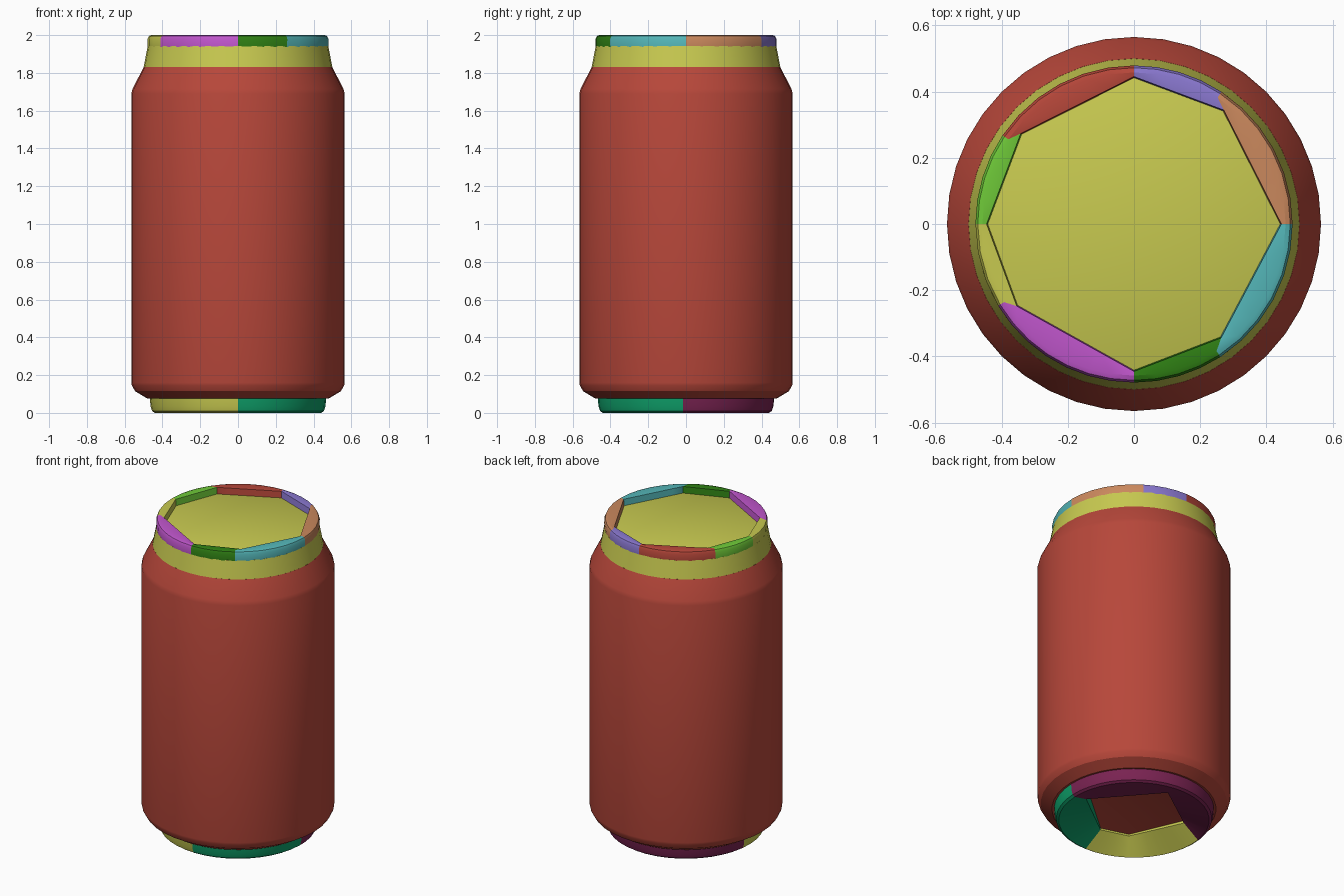
import bpy, bmesh, math
from mathutils import Vector

cube = bpy.data.objects.get("Cube")
if cube:
    bpy.data.objects.remove(cube, do_unlink=True)


def linear(c):
    c /= 255
    return c / 12.92 if c <= 0.04045 else ((c + 0.055) / 1.055) ** 2.4


def material(name, *rgb):
    colour = [linear(c) for c in rgb] + [1.0]
    m = bpy.data.materials.new(name)
    m.use_nodes = True
    m.diffuse_color = colour
    m.node_tree.nodes["Principled BSDF"].inputs["Base Color"].default_value = colour
    return m


red = material("red", 183, 71, 58)
olive = material("olive yellow", 200, 202, 80)
purple = material("purple", 138, 120, 208)
tan = material("tan", 202, 136, 93)
teal = material("teal", 84, 182, 184)
dark_green = material("dark green", 47, 128, 20)
magenta = material("magenta", 192, 86, 204)
lime = material("lime", 110, 200, 56)
maroon = material("maroon", 122, 35, 82)
sea_green = material("sea green", 15, 163, 108)


def finish(name, bm, mat):
    bmesh.ops.remove_doubles(bm, verts=bm.verts, dist=0.0001)
    bmesh.ops.recalc_face_normals(bm, faces=bm.faces)
    mesh = bpy.data.meshes.new(name)
    bm.to_mesh(mesh)
    bm.free()
    mesh.materials.append(mat)
    obj = bpy.data.objects.new(name, mesh)
    bpy.context.collection.objects.link(obj)
    bpy.ops.object.select_all(action='DESELECT')
    obj.select_set(True)
    bpy.context.view_layer.objects.active = obj
    bpy.ops.object.shade_smooth_by_angle(angle=math.radians(28))
    return obj


def lathe(name, profile, mat, steps=40):
    """Spin a (radius, z) profile around the z axis."""
    bm = bmesh.new()
    verts = [bm.verts.new((r, 0, z)) for r, z in profile]
    edges = [bm.edges.new(pair) for pair in zip(verts, verts[1:])]
    bmesh.ops.spin(bm, geom=verts + edges, cent=(0, 0, 0), axis=(0, 0, 1),
                   angle=math.tau, steps=steps, use_merge=True)
    return finish(name, bm, mat)


def rim_segment(name, mat, angles, inner, outer, inner_z):
    """Solid rim piece: rounded outside, straight chords inside.
    angles: outer angle per corner; inner: (x, y, lip z) per corner."""
    bm = bmesh.new()
    rings = []
    for i in range(len(angles) - 1):
        a0, a1 = angles[i], angles[i + 1]
        p0, p1 = Vector(inner[i]), Vector(inner[i + 1])
        count = max(2, round(abs(a1 - a0) / 9))
        for k in range(count + 1):
            if i and k == 0:
                continue
            t = k / count
            a = math.radians(a0 + (a1 - a0) * t)
            p = p0.lerp(p1, t)
            loop = [(r * math.cos(a), r * math.sin(a), z) for r, z in outer]
            loop += [(p.x * 1.012, p.y * 1.012, p.z), (p.x, p.y, inner_z)]
            rings.append([bm.verts.new(c) for c in loop])
    n = len(rings[0])
    for s, t in zip(rings, rings[1:]):
        for j in range(n):
            bm.faces.new((s[j], s[(j + 1) % n], t[(j + 1) % n], t[j]))
    bm.faces.new(rings[0])
    bm.faces.new(rings[-1])
    return finish(name, bm, mat)


# Can body with tapered shoulder, and the neck with its sunken lid
lathe("can_body", [(0, .1), (.4, .1), (.455, .078), (.48, .076), (.545, .115),
                   (.562, .145), (.565, .16), (.565, 1.69), (.558, 1.715),
                   (.5, 1.83), (.48, 1.83)], red)
lathe("neck_and_lid", [(.5, 1.828), (.478, 1.942), (.45, 1.955), (0, 1.955)], olive)

# Top rim: eight coloured pieces around an uneven octagon
corners = [(90, 0, .44), (56.5, .268, .34), (0, .44, 0), (-57, .26, -.34),
           (-90, 0, -.44), (-149, -.35, -.245), (-180, -.44, 0),
           (-214, -.338, .27), (-270, 0, .44)]
top_colours = [purple, tan, teal, dark_green, magenta, olive, lime, red]
top_outer = [(.478, 1.938), (.479, 1.98), (.472, 1.995), (.458, 2.0)]
for i, mat in enumerate(top_colours):
    pair = corners[i:i + 2]
    rim_segment("top_rim_" + mat.name.replace(" ", "_"), mat, [c[0] for c in pair],
                [(x, y, 1.996) for _, x, y in pair], top_outer, 1.935)


# Bottom rim: three coloured pieces around the recessed base
def polar(deg, r, z):
    a = math.radians(deg)
    return (r * math.cos(a), r * math.sin(a), z)


base = {-2: polar(-2, .35, .015), 84: polar(84, .35, .015), 172: polar(172, .34, .085),
        235: polar(235, .34, .09), 270: polar(266, .33, .09), 358: polar(-2, .35, .015)}
bottom_outer = [(.468, .085), (.463, .035), (.455, .01), (.44, 0)]
for name, mat, angles in (("bottom_rim_back", maroon, (-2, 84, 172)),
                          ("bottom_rim_front_right", olive, (172, 235, 270)),
                          ("bottom_rim_front_left", sea_green, (270, 358))):
    rim_segment(name, mat, angles, [base[a] for a in angles], bottom_outer, .11)
